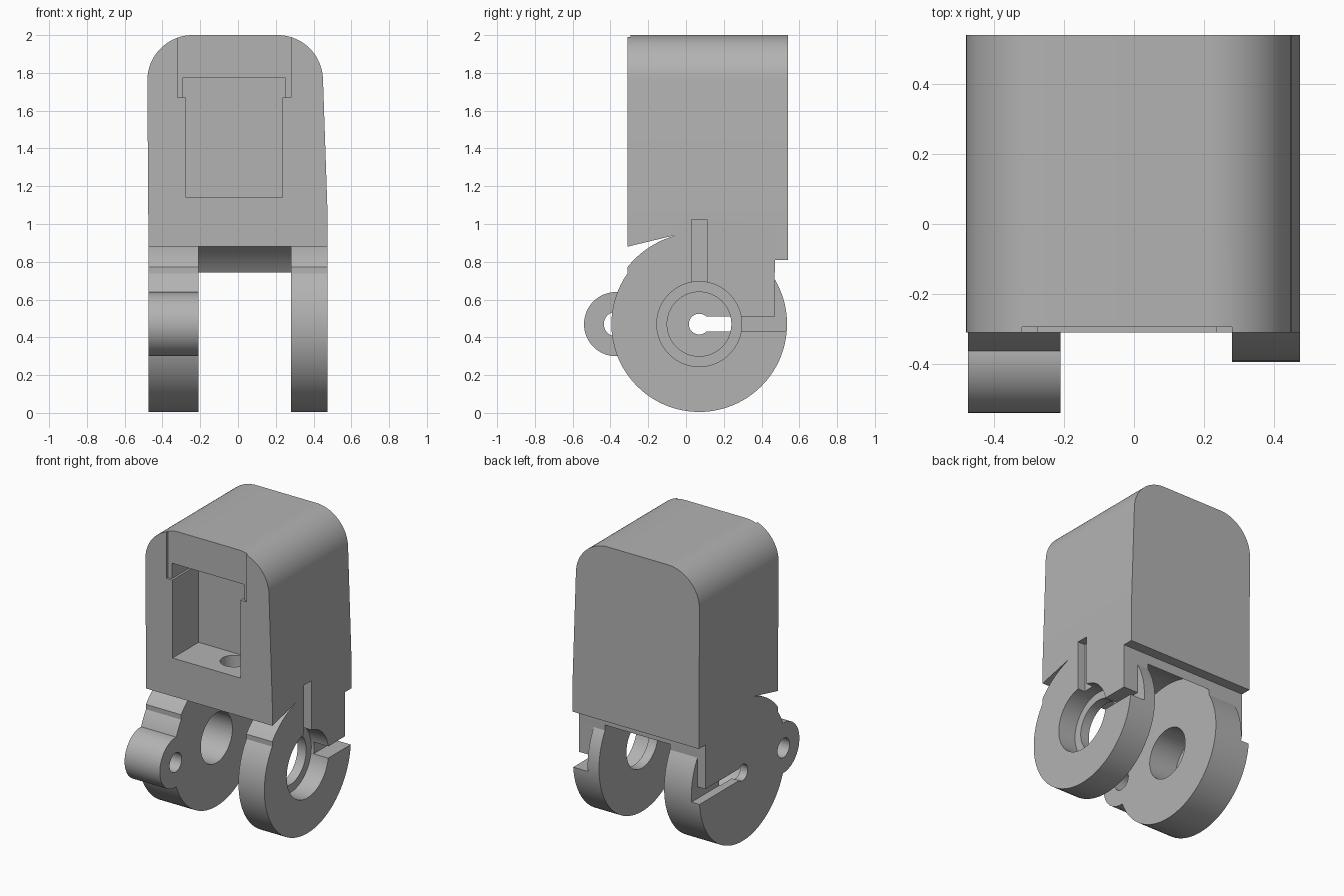
import bpy, bmesh
from math import sin, cos, pi, radians, acos
from mathutils import Vector

cube = bpy.data.objects.get("Cube")
if cube:
    bpy.data.objects.remove(cube, do_unlink=True)

grey = bpy.data.materials.new("plain_grey")
grey.use_nodes = True
COLOUR = (0.45, 0.45, 0.45, 1)
grey.diffuse_color = COLOUR
grey.node_tree.nodes["Principled BSDF"].inputs["Base Color"].default_value = COLOUR

AXIS = (0.07, 0.47)      # hinge axis as (y, z)
DISC, RELIEF = 0.465, 0.485
WIDE = 0.475             # half width at the hinge


def arc(centre, r, a, b, n):
    return [(centre[0] + r * cos(radians(a + (b - a) * i / n)),
             centre[1] + r * sin(radians(a + (b - a) * i / n))) for i in range(n + 1)]


def circle(centre, r, n=64):
    return arc(centre, r, 0, 360, n)[:-1]


def prism(name, outline, lo, hi, axis):
    """Extrude a 2D outline along an axis from lo to hi."""
    place = {"x": lambda a, b: (lo, a, b), "y": lambda a, b: (a, lo, b), "z": lambda a, b: (a, b, lo)}[axis]
    bm = bmesh.new()
    face = bm.faces.new([bm.verts.new(place(a, b)) for a, b in outline])
    ext = bmesh.ops.extrude_face_region(bm, geom=[face])
    step = Vector([(hi - lo) * (axis == k) for k in "xyz"])
    bmesh.ops.translate(bm, vec=step, verts=[v for v in ext["geom"] if isinstance(v, bmesh.types.BMVert)])
    bmesh.ops.recalc_face_normals(bm, faces=bm.faces)
    mesh = bpy.data.meshes.new(name)
    bm.to_mesh(mesh)
    bm.free()
    mesh.materials.append(grey)
    obj = bpy.data.objects.new(name, mesh)
    bpy.context.collection.objects.link(obj)
    return obj


def box(name, x, y, z):
    return prism(name, [(y[0], z[0]), (y[1], z[0]), (y[1], z[1]), (y[0], z[1])], x[0], x[1], "x")


def combine(target, tool, operation):
    """Apply a boolean and discard the tool."""
    tool.hide_render = True
    mod = target.modifiers.new(operation, "BOOLEAN")
    mod.operation, mod.solver, mod.object = operation, "EXACT", tool
    bpy.context.view_layer.objects.active = target
    bpy.ops.object.modifier_apply(modifier=mod.name)
    bpy.data.objects.remove(tool, do_unlink=True)


def cut(target, tool):
    combine(target, tool, "DIFFERENCE")


def join(target, tool):
    combine(target, tool, "UNION")


# Rounded housing, with one slightly sloping side
outline = [(-WIDE, 0.7), (WIDE, 0.7), (WIDE, 1.03)]
outline += arc((0.21, 1.76), 0.24, 2, 90, 20)
outline += arc((-0.24, 1.76), 0.24, 90, 180, 20) + [(-WIDE, 1.03)]
housing = prism("hinged_housing", outline, -0.31, 0.54, "y")

# Underside: front wedge, round clearance and rear step
angle_back = 33.5
under = [(-0.6, 0.81), (-0.06, 0.94)]
under += arc(AXIS, RELIEF, 105.5, angle_back, 32) + [(0.47, 0.5), (-0.6, 0.5)]
cut(housing, prism("under_cutter", under, -1, 1, "x"))
cut(housing, box("rear_step_cutter", (-1, 1), (0.47, 0.7), (0.5, 0.81)))
cut(housing, box("base_cutter", (-1, 1), (-0.6, 0.7), (0.5, 0.735)))

# Front window, shallow lid seat and wire hole
cut(housing, box("lid_seat_cutter", (-0.32, 0.28), (-0.4, -0.295), (1.67, 2.1)))
cut(housing, box("window_cutter", (-0.275, 0.235), (-0.4, -0.03), (1.14, 1.7)))
cut(housing, box("window_top_cutter", (-0.29, 0.25), (-0.4, -0.03), (1.67, 1.775)))
cut(housing, prism("wire_hole_cutter", circle((0.06, -0.13), 0.085, 40), 0.6, 1.3, "z"))

# Two hinge cheeks, each a disc with a neck into the housing
start = 30.7 - 360
end = 144.8 - 360
cheek = arc(AXIS, DISC, 30.7, end, 80)
cheek += arc(AXIS, RELIEF, 141.6, 105.5, 16)
cheek += [(-0.06, 1.0), (0.47, 1.0)]
join(housing, prism("left_cheek", cheek, 0.28, WIDE, "x"))

right_cheek = prism("right_cheek", cheek, -WIDE, -0.21, "x")
lug = (-0.37, 0.47)
join(right_cheek, prism("lug", circle(lug, 0.17), -WIDE, -0.21, "x"))
cut(right_cheek, prism("lug_hole_cutter", circle(lug, 0.065, 40), -1, 0, "x"))
join(housing, right_cheek)

# Left cheek bore, counterbore, rear slot and wire channel
cut(housing, prism("bore_cutter", circle(AXIS, 0.17), 0.2, 0.6, "x"))
cut(housing, prism("counterbore_cutter", circle(AXIS, 0.225), 0.345, 0.6, "x"))
cut(housing, box("left_slot_cutter", (0.365, 0.6), (0.1, 0.6), (0.43, 0.51)))
cut(housing, box("left_rear_cutter", (0.365, 0.6), (0.47, 0.6), (0.43, 0.81)))
cut(housing, box("channel_cutter", (0.42, 0.6), (0.03, 0.11), (0.5, 1.025)))

# Right cheek pocket with a keyhole through its thin outer wall
cut(housing, prism("pocket_cutter", circle(AXIS, 0.17), -0.42, -0.1, "x"))
cut(housing, prism("keyhole_cutter", circle(AXIS, 0.055, 40), -0.6, -0.3, "x"))
cut(housing, box("right_slot_cutter", (-0.6, -0.415), (0.07, 0.6), (0.43, 0.51)))
cut(housing, box("right_rear_cutter", (-0.6, -0.415), (0.47, 0.6), (0.43, 0.81)))

# Smooth curved walls, sharp edges
bpy.ops.object.select_all(action="DESELECT")
housing.select_set(True)
bpy.context.view_layer.objects.active = housing
bpy.ops.object.shade_smooth_by_angle(angle=radians(25))
